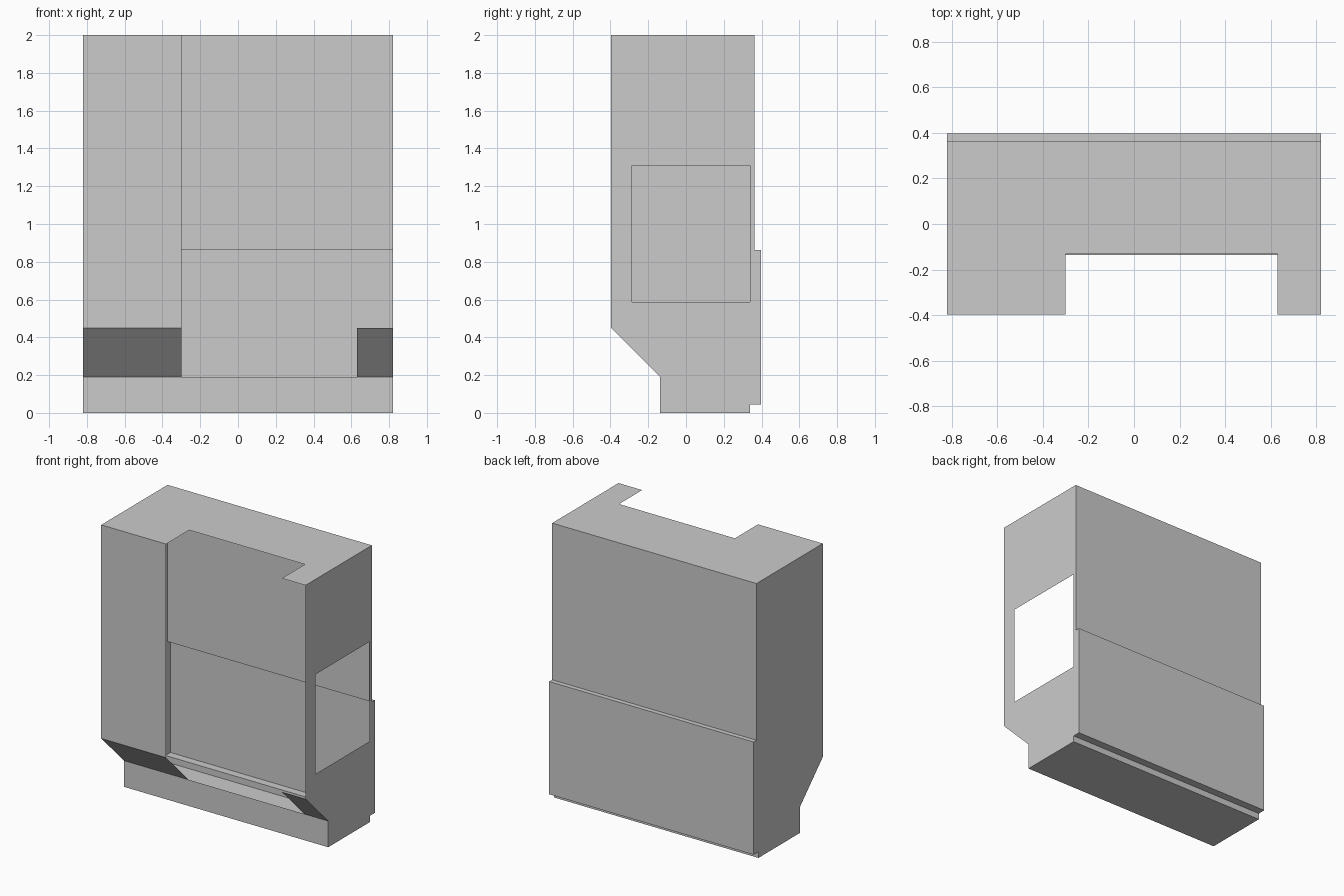
import bpy, bmesh
from mathutils import Vector

cube = bpy.data.objects.get("Cube")
if cube:
    bpy.data.objects.remove(cube, do_unlink=True)

# One plain grey sheet finish
grey = bpy.data.materials.new("light_grey")
grey.use_nodes = True
grey.diffuse_color = (0.6, 0.6, 0.6, 1)
bsdf = next(n for n in grey.node_tree.nodes if n.type == 'BSDF_PRINCIPLED')
bsdf.inputs["Base Color"].default_value = grey.diffuse_color

# Main dimensions
W, D, H = 0.82, 0.397, 2.0          # half width, half depth, height
BACK, FOOT, KICK = 0.363, 0.34, -0.137
JAMB, POST = -0.3, 0.63             # sides of the front opening


def finish(name, bm):
    mesh = bpy.data.meshes.new(name)
    bm.to_mesh(mesh)
    bm.free()
    mesh.materials.append(grey)
    obj = bpy.data.objects.new(name, mesh)
    bpy.context.collection.objects.link(obj)
    return obj


def strip(name, x0, x1, path):
    """Folded sheet: a (y, z) path swept from x0 to x1."""
    bm = bmesh.new()
    rows = [[bm.verts.new((x, y, z)) for x in (x0, x1)] for y, z in path]
    for (a, b), (d, c) in zip(rows, rows[1:]):
        bm.faces.new((a, b, c, d))
    return finish(name, bm)


def sheet(name, points, window=None):
    """Flat sheet, with an optional (y, z) window cut out."""
    bm = bmesh.new()
    bm.faces.new([bm.verts.new(p) for p in points])
    if window:
        y0, y1, z0, z1 = window
        for axis, values in ((1, (y0, y1)), (2, (z0, z1))):
            for v in values:
                co, no = Vector(), Vector()
                co[axis], no[axis] = v, 1
                bmesh.ops.bisect_plane(bm, geom=bm.verts[:] + bm.edges[:] + bm.faces[:],
                                       plane_co=co, plane_no=no)
        hole = [f for f in bm.faces
                if y0 < f.calc_center_median().y < y1 and z0 < f.calc_center_median().z < z1]
        bmesh.ops.delete(bm, geom=hole, context='FACES')
        # Merge the remaining sheet back into large flat faces
        bmesh.ops.dissolve_limit(bm, angle_limit=0.01, verts=bm.verts[:], edges=bm.edges[:])
        bmesh.ops.triangulate(bm, faces=bm.faces[:])
    return finish(name, bm)


# Side profile, running down the back, under the floor and up the front
back = [(BACK, H), (BACK, 0.863), (D, 0.863), (D, 0.045), (FOOT, 0.045), (FOOT, 0)]
base = [(FOOT, 0), (KICK, 0), (KICK, 0.19)]
slope = [(KICK, 0.19), (-D, 0.45)]
front = [(-D, 0.45), (-D, H)]
profile = back + base[1:] + front

# Folded sheets across the width
strip("back_wall", -W, W, back)
strip("floor_and_kick_plate", -W, W, base)
strip("front_panel", -W, JAMB, front)
strip("front_panel_slope", -W, JAMB, slope)
strip("post_slope", POST, W, slope)

# Side walls, the left one with a window
sheet("right_wall", [(-W, y, z) for y, z in profile])
sheet("left_wall", [(W, y, z) for y, z in reversed(profile)], (-0.285, 0.338, 0.587, 1.31))

# Roof, notched over the entrance
roof = [(-W, -D), (JAMB, -D), (JAMB, -0.132), (POST, -0.132), (POST, -D), (W, -D), (W, BACK), (-W, BACK)]
sheet("roof", [(x, y, H) for x, y in roof])
